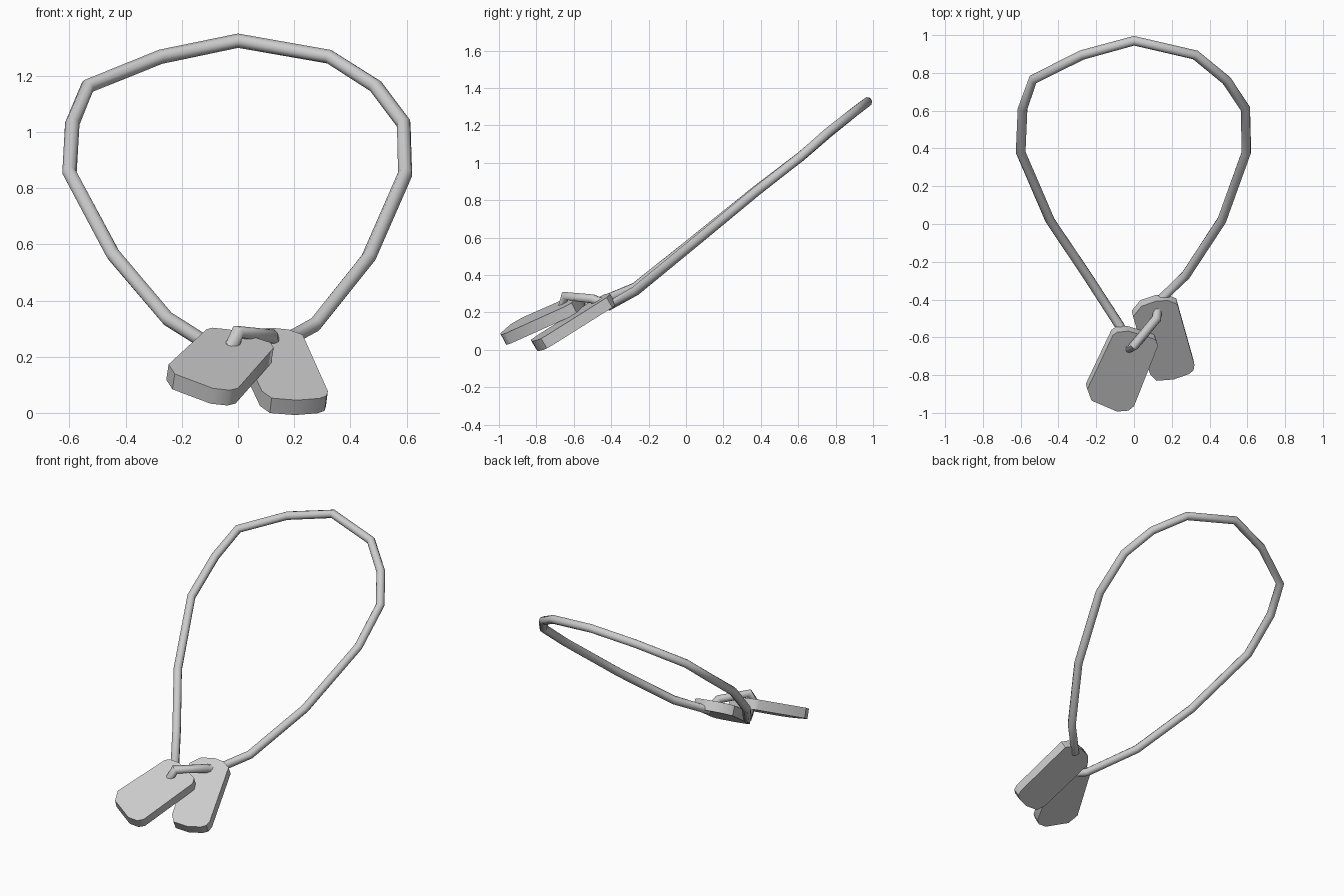
import bpy, math
from mathutils import Vector

cube = bpy.data.objects.get("Cube")
if cube:
    bpy.data.objects.remove(cube, do_unlink=True)

steel = bpy.data.materials.new("steel_grey")
steel.use_nodes = True
GREY = (0.6, 0.6, 0.6, 1)
steel.diffuse_color = GREY
steel.node_tree.nodes["Principled BSDF"].inputs["Base Color"].default_value = GREY


def finish(obj, angle):
    obj.data.materials.clear()
    obj.data.materials.append(steel)
    bpy.ops.object.select_all(action='DESELECT')
    obj.select_set(True)
    bpy.context.view_layer.objects.active = obj
    bpy.ops.object.shade_smooth_by_angle(angle=math.radians(angle))


def tag(name, outline, height, slope_x, slope_y, thickness=0.062):
    """Thick plate: outline seen from above, lying on a tilted plane."""
    normal = Vector((-slope_x, -slope_y, 1)).normalized()
    top = [Vector((x, y, height + slope_x * x + slope_y * y)) for x, y in outline]
    n = len(top)
    verts = top + [p - normal * thickness for p in top]
    faces = [list(range(n)), list(range(2 * n - 1, n - 1, -1))]
    faces += [(i, i + n, (i + 1) % n + n, (i + 1) % n) for i in range(n)]
    mesh = bpy.data.meshes.new(name)
    mesh.from_pydata(verts, [], faces)
    obj = bpy.data.objects.new(name, mesh)
    bpy.context.collection.objects.link(obj)
    finish(obj, 40)


# Two chamfered tags, counter-clockwise from above
tag("right_tag",
    [(-.247, -.875), (-.225, -.935), (-.09, -.993), (-.03, -.988), (0, -.965),
     (.127, -.645), (.115, -.612), (.03, -.585), (-.03, -.567), (-.09, -.573),
     (-.112, -.59)],
    0.583, -0.157, 0.513)
tag("left_tag",
    [(.085, -.795), (.12, -.83), (.21, -.823), (.29, -.795), (.315, -.775),
     (.32, -.745), (.23, -.425), (.18, -.405), (.12, -.408), (.04, -.435),
     (-.005, -.49)],
    0.56, -0.127, 0.593)

# Neck cord: one closed loop threaded through both tags
path = [(0, .97, 1.325), (.325, .895, 1.268), (.49, .76, 1.163), (.59, .61, 1.03),
        (.595, .38, .85), (.465, .02, .553), (.275, -.27, .315), (.13, -.41, .235),
        (.12, -.50, .272), (0, -.645, .288), (-.02, -.66, .24), (-.075, -.54, .225),
        (-.25, -.27, .335), (-.445, .02, .565), (-.6, .38, .855),
        (-.59, .61, 1.03), (-.535, .765, 1.163), (-.275, .895, 1.268)]
curve = bpy.data.curves.new("neck_cord", 'CURVE')
curve.dimensions = '3D'
curve.bevel_depth = 0.026
curve.bevel_resolution = 2
spline = curve.splines.new('POLY')
spline.points.add(len(path) - 1)
for point, co in zip(spline.points, path):
    point.co = (*co, 1)
spline.use_cyclic_u = True
cord = bpy.data.objects.new("neck_cord", curve)
bpy.context.collection.objects.link(cord)
bpy.ops.object.select_all(action='DESELECT')
cord.select_set(True)
bpy.context.view_layer.objects.active = cord
bpy.ops.object.convert(target='MESH')
finish(bpy.context.view_layer.objects.active, 50)
